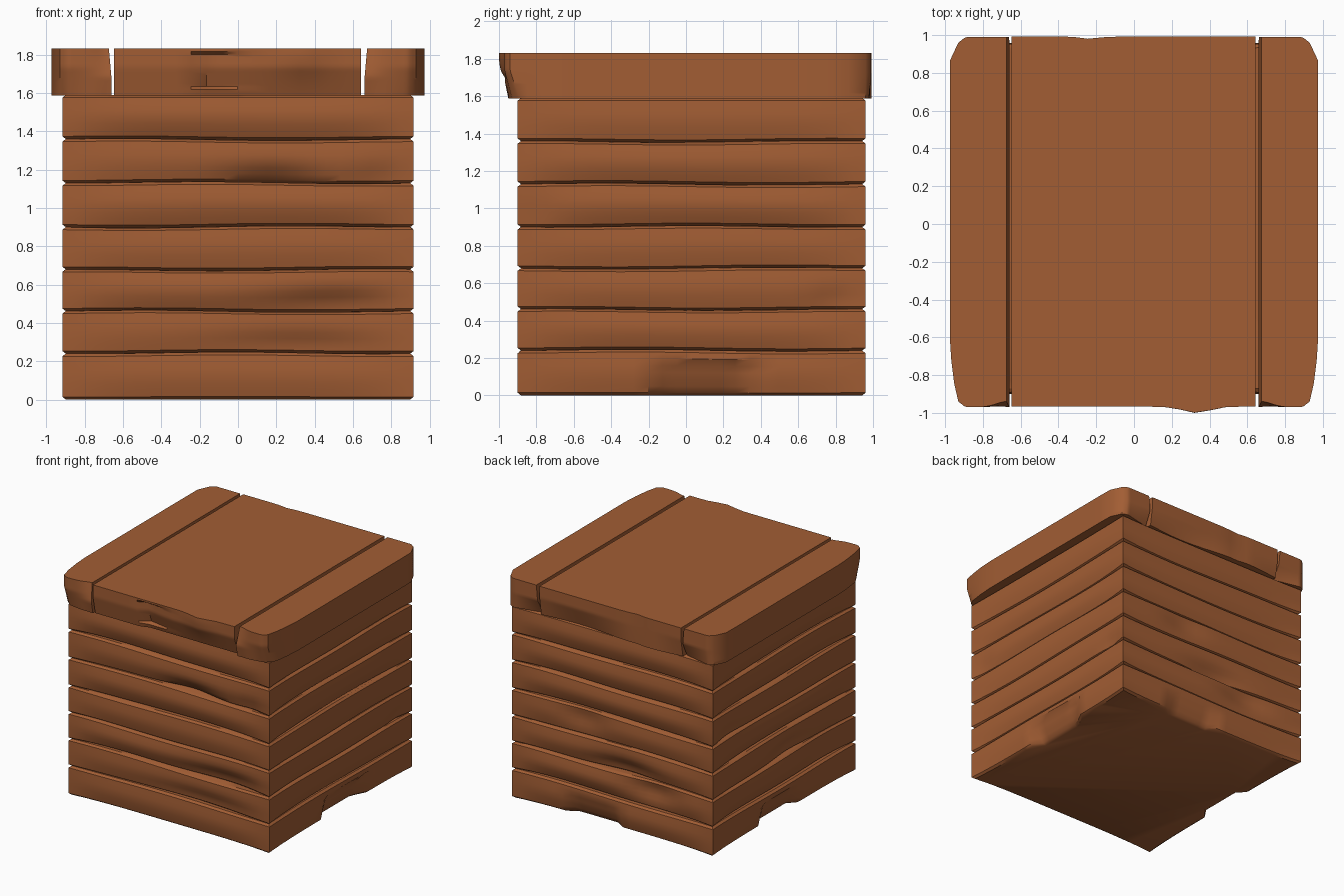
import bpy, bmesh, math, random

random.seed(4)
cube = bpy.data.objects.get("Cube")
if cube:
    bpy.data.objects.remove(cube, do_unlink=True)

wood = bpy.data.materials.new("warm brown wood")
colour = (0.36, 0.11, 0.034, 1)
wood.diffuse_color = colour
wood.use_nodes = True
wood.node_tree.nodes["Principled BSDF"].inputs["Base Color"].default_value = colour


def finish(name, bm):
    bmesh.ops.recalc_face_normals(bm, faces=bm.faces)
    mesh = bpy.data.meshes.new(name)
    bm.to_mesh(mesh)
    bm.free()
    mesh.materials.append(wood)
    obj = bpy.data.objects.new(name, mesh)
    bpy.context.collection.objects.link(obj)
    bpy.ops.object.select_all(action='DESELECT')
    obj.select_set(True)
    bpy.context.view_layer.objects.active = obj
    bpy.ops.object.shade_smooth_by_angle(angle=math.radians(35))
    return obj


def bump(v, centre, width):
    return math.exp(-((v - centre) / width) ** 2)


# Stacked wall courses, each a ring of worn planks
HX, HY, CY = 0.917, 0.93, 0.03
SEAMS = [0, 0.24, 0.462, 0.68, 0.9, 1.13, 1.36, 1.59]
ROWS = [(0, 0.018), (0.06, 0), (0.2, 0), (0.35, 0), (0.5, 0),
        (0.65, 0), (0.8, 0), (0.94, 0), (1, 0.018)]
STEPS = 24
FRONT, RIGHT, BACK, LEFT = range(4)

# Worn hollows: (course, side, position along side, width, height, depth)
DENTS = [
    (1, FRONT, 0.4, 0.5, 0.2, 0.03), (2, FRONT, 0.6, 0.45, 0.2, 0.05),
    (5, FRONT, 0.2, 0.25, 0, 0.05), (5, FRONT, 0.85, 0.15, 0.1, 0.04),
    (2, RIGHT, 0.85, 0.12, 0.2, 0.04), (4, RIGHT, -0.9, 0.1, 0.4, 0.03),
    (2, BACK, 0.1, 0.3, 0.2, 0.05), (1, BACK, 0.4, 0.25, 0.6, 0.05),
    (3, BACK, -0.3, 0.2, 0.6, 0.03), (2, LEFT, 0.1, 0.25, 0.3, 0.04),
    (1, LEFT, 0.6, 0.3, 0.5, 0.03), (4, LEFT, -0.8, 0.2, 0.2, 0.03),
]


def seam_wave(k, side, u):
    if k in (0, len(SEAMS) - 1):
        return 0
    return 0.008 * math.sin(2.3 * u + 1.7 * k + side) * (1 - u * u)


def hollow(course, side, u, f, wear):
    edge = 1 - u ** 4
    low, high = max(0, 1 - f / 0.55), max(0, (f - 0.6) / 0.4)
    depth = wear * (low ** 1.5 + 0.35 * high)
    for c, s, pos, width, height, amount in DENTS:
        if (c, s) == (course, side):
            depth += amount * bump(u, pos, width) * bump(f, height, 0.35)
    # Broken chips along the foot of the lowest course
    if course == 0 and f < 0.7:
        along = -u if side == LEFT else u
        if side in (RIGHT, LEFT) and -0.22 < along < 0.27:
            depth += 0.07 * (1 - f)
        elif side == BACK and -0.5 < u < 0.05:
            depth += 0.05 * (1 - f)
        elif side == RIGHT and 0.32 < u < 0.38:
            depth += 0.04
    return depth * edge


def course_ring(i):
    bm = bmesh.new()
    z0, z1 = SEAMS[i], SEAMS[i + 1]
    wear = [random.uniform(0.02, 0.045) for _ in range(4)]
    rings = []
    for f, inset in ROWS:
        ring = []
        hx, hy = HX - inset, HY - inset
        for side in range(4):
            for n in range(STEPS):
                u = -1 + 2 * n / STEPS
                d = hollow(i, side, u, f, wear[side])
                x, y = u * hx, -hy + d
                if side == RIGHT:
                    x, y = hx - d, u * hy
                elif side == BACK:
                    x, y = -u * hx, hy - d
                elif side == LEFT:
                    x, y = -hx + d, -u * hy
                z = z0 + (z1 - z0) * f
                z += (1 - f) * seam_wave(i, side, u) + f * seam_wave(i + 1, side, u)
                ring.append(bm.verts.new((x, y + CY, z)))
        rings.append(ring)
    count = len(rings[0])
    for a, b in zip(rings, rings[1:]):
        for n in range(count):
            m = (n + 1) % count
            bm.faces.new((a[n], a[m], b[m], b[n]))
    bm.faces.new(rings[0][::-1])
    bm.faces.new(rings[-1])
    finish("wall_course_%d" % (i + 1), bm)


for i in range(len(SEAMS) - 1):
    course_ring(i)


# Lid planks: subdivided blocks reshaped by a rule
def lid_plank(name, x0, x1, reshape):
    bm = bmesh.new()
    bmesh.ops.create_cube(bm, size=1)
    bmesh.ops.subdivide_edges(bm, edges=bm.edges[:], cuts=15, use_grid_fill=True)
    for v in bm.verts:
        x = x0 + (x1 - x0) * (v.co.x + 0.5)
        y = 0.01 + v.co.y * 1.96
        v.co = reshape(x, y, v.co.z + 0.5)
    finish(name, bm)


def height(f):
    return 1.588 + 0.244 * f


def middle_shape(x, y, f):
    front = max(0, -y) > 0.9
    back = y > 0.9
    under = max(0, 1 - f / 0.6)
    if front:
        y = -0.967 - 0.033 * bump(x, 0.33, 0.1) * bump(f, 0.9, 0.5)
        y += (0.03 if x < -0.24 else 0.055) * under
        if -0.24 < x < 0.05 and 0.15 < f < 0.9:
            y += 0.05 * (0.05 - x) / 0.29
    elif back:
        y = 0.992 - 0.012 * bump(x, -0.23, 0.06)
        y -= 0.05 * under * (0.5 + 0.5 * math.sin(5 * x))
    return x, y, height(f)


def side_shape(sign):
    def shape(x, y, f):
        a = abs(x)
        t = (a - 0.66) / 0.315
        # Slanted inner face opens the gap towards the top
        a += (1 - t) * 0.022 * max(0, f - 0.35)
        # Tapered outer corners in plan
        reach = max(0, (-y - 0.6) / 0.37) if y < 0 else max(0, (y - 0.85) / 0.14)
        a -= t * 0.045 * min(1, reach) ** 1.6
        if y < -0.9:
            y += 0.05 * max(0, 1 - f / 0.6) * t + 0.03 * max(0, t - 0.85) / 0.15
            y += 0.05 * bump(t, 0, 0.3) * abs(f - 0.4)
        elif y > 0.9:
            y -= 0.06 * max(0, 1 - f / 0.5) * (1 - t) + 0.03 * max(0, t - 0.85) / 0.15
        return sign * a, y, height(f)
    return shape


lid_plank("lid_middle_plank", -0.648, 0.643, middle_shape)
lid_plank("lid_left_plank", 0.66, 0.975, side_shape(1))
lid_plank("lid_right_plank", -0.66, -0.975, side_shape(-1))
